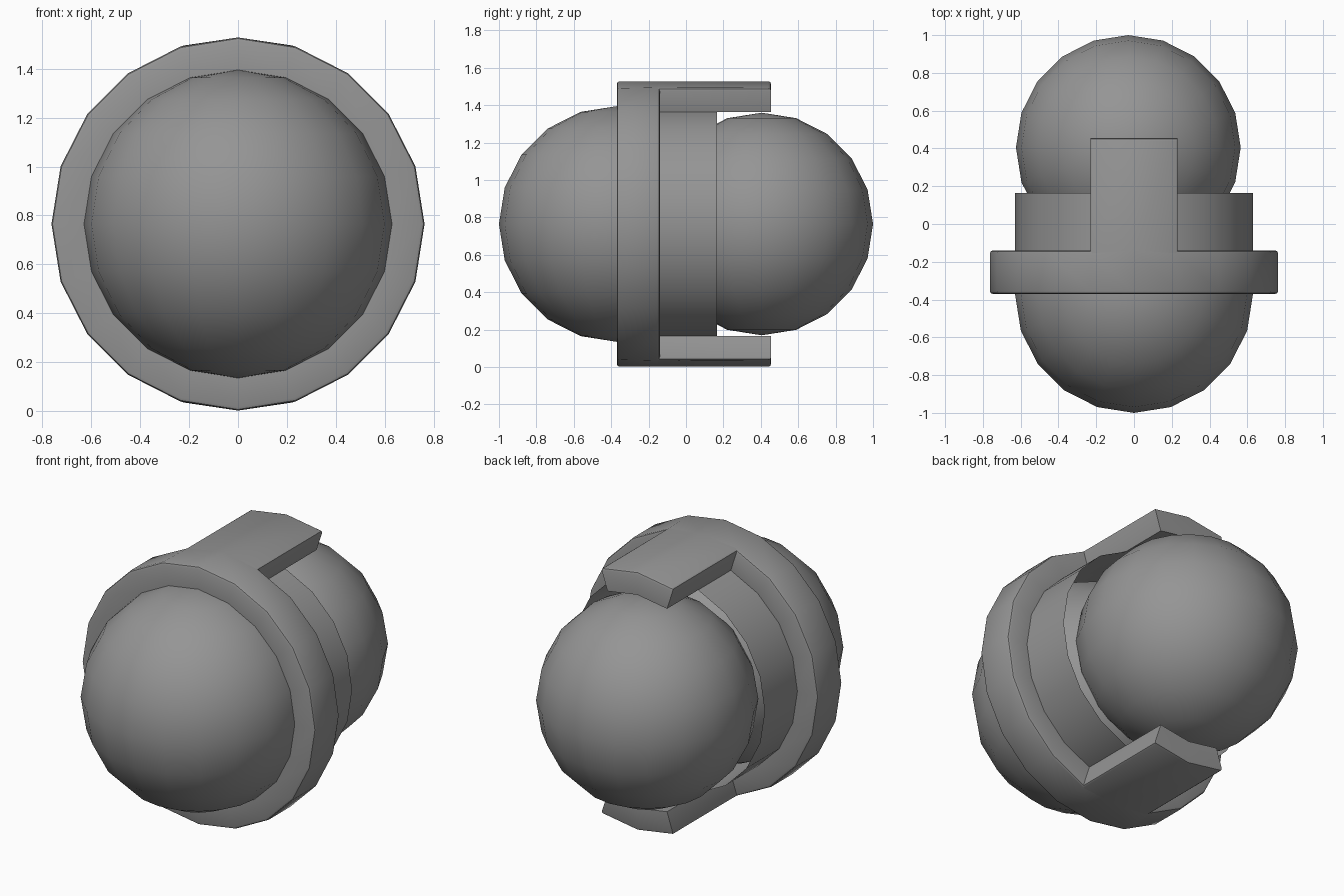
import bpy, bmesh, math
from mathutils import Matrix, Vector

old = bpy.data.objects.get("Cube")
if old:
    bpy.data.objects.remove(old, do_unlink=True)

SIDES = 20
MID = 0.765          # height of the long axis
INNER, OUTER = 0.63, 0.763
FRONT, BACK = -0.37, -0.14

grey = bpy.data.materials.new("mid_grey")
grey.use_nodes = True
grey.diffuse_color = (0.3, 0.3, 0.3, 1)
grey.node_tree.nodes["Principled BSDF"].inputs["Base Color"].default_value = grey.diffuse_color


def finish(bm, name, angle=35):
    """Turn a bmesh into a smooth-shaded object with sharp edges kept."""
    mesh = bpy.data.meshes.new(name)
    bm.to_mesh(mesh)
    bm.free()
    mesh.materials.append(grey)
    mesh.shade_smooth()
    mesh.set_sharp_from_angle(angle=math.radians(angle))
    obj = bpy.data.objects.new(name, mesh)
    bpy.context.collection.objects.link(obj)
    return obj


def ball(name, radius, x, y):
    bm = bmesh.new()
    bmesh.ops.create_uvsphere(bm, u_segments=SIDES, v_segments=SIDES // 2, radius=radius,
                              matrix=Matrix.Translation((x, y, MID)))
    finish(bm, name)


def loop(bm, radius, y):
    """Ring of vertices around the long axis."""
    step = 2 * math.pi / SIDES
    return [bm.verts.new((radius * math.cos(i * step), y, MID + radius * math.sin(i * step)))
            for i in range(SIDES)]


def bridge(bm, a, b):
    return [bm.faces.new((a[i], a[i - SIDES + 1], b[i - SIDES + 1], b[i]))
            for i in range(SIDES)]


def off_axis(v):
    return math.hypot(v.co.x, v.co.z - MID)


# Front and back balls
ball("front_ball", INNER, 0, FRONT)
ball("back_ball", 0.595, -0.03, 0.405)

# Open sleeve between the balls
bm = bmesh.new()
bridge(bm, loop(bm, INNER, -0.3), loop(bm, INNER, 0.165))
bmesh.ops.recalc_face_normals(bm, faces=bm.faces)
for f in bm.faces:
    if f.normal.dot(f.calc_center_median() - Vector((0, 0, MID))) < 0:
        f.normal_flip()
finish(bm, "sleeve")

# Collar with a bar drawn back from its top and bottom
bm = bmesh.new()
loops = [loop(bm, r, y) for r, y in
         ((INNER, FRONT), (OUTER, FRONT), (OUTER, BACK), (INNER, BACK))]
walls = [bridge(bm, loops[k], loops[(k + 1) % 4]) for k in range(4)]
bmesh.ops.recalc_face_normals(bm, faces=bm.faces)
quarter = SIDES // 4
for first in (quarter - 1, 3 * quarter - 1):
    new = bmesh.ops.extrude_face_region(bm, geom=walls[2][first:first + 2])["geom"]
    bmesh.ops.translate(bm, vec=(0, 0.455 - BACK, 0),
                        verts=[g for g in new if isinstance(g, bmesh.types.BMVert)])
bmesh.ops.recalc_face_normals(bm, faces=bm.faces)

# Soften the outer corners
corners = [e for e in bm.edges
           if min(off_axis(v) for v in e.verts) > 0.7 and e.calc_face_angle(0) > 1]
bmesh.ops.bevel(bm, geom=corners, offset=0.015, segments=2, profile=0.5, affect='EDGES')
finish(bm, "collar_with_bars")
